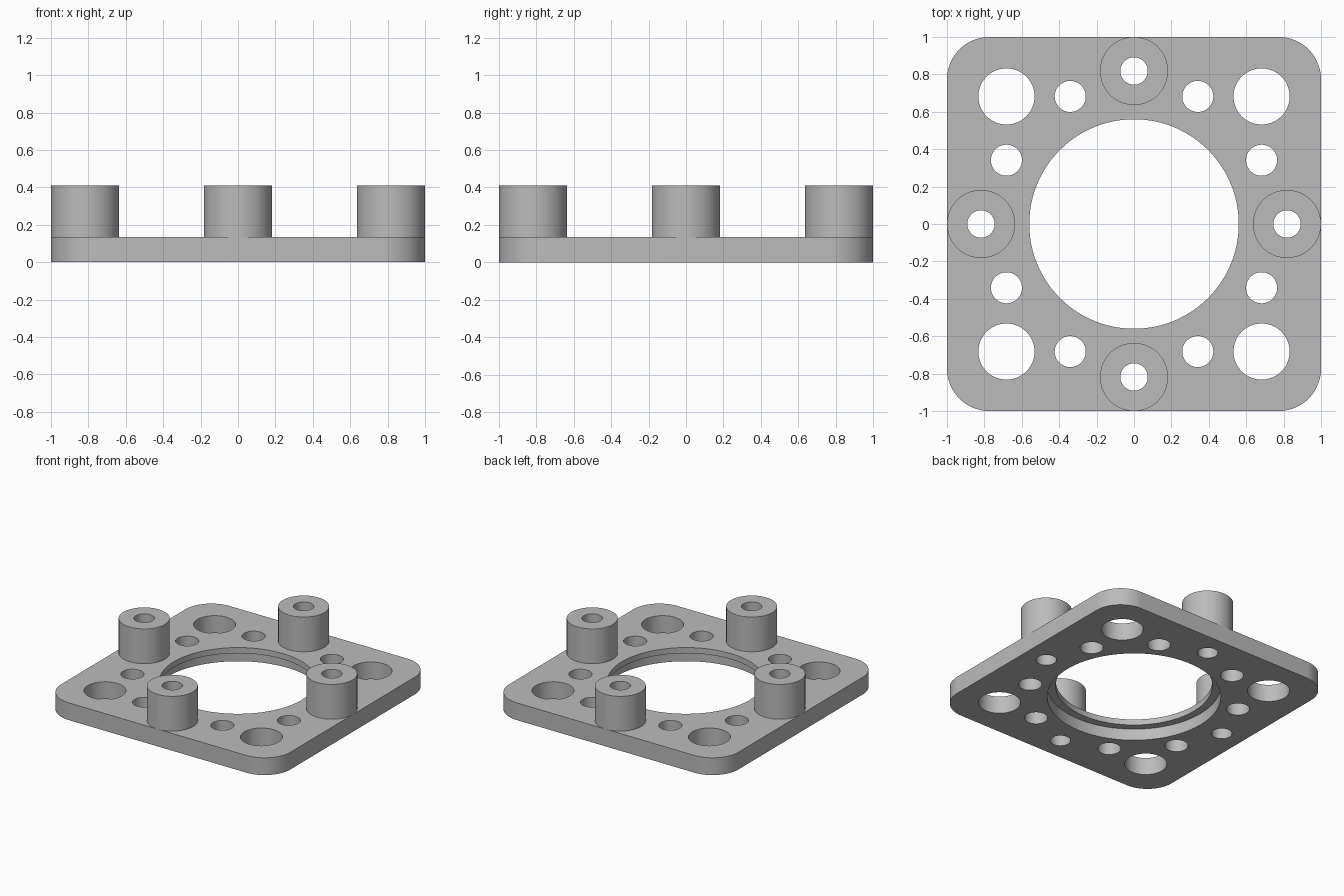
import bpy, bmesh, math

cube = bpy.data.objects.get("Cube")
if cube:
    bpy.data.objects.remove(cube, do_unlink=True)

PLATE_H, TOP = 0.136, 0.41      # plate thickness, overall height
CORNER = 0.227                  # plate corner radius
BOSS_POS, BOSS_R, SCREW_R = 0.818, 0.182, 0.073
HOLE_POS = 0.682                # line of the outer hole pattern
SEGS = 96

grey = bpy.data.materials.new("plain grey")
grey.use_nodes = True
COLOUR = (0.5, 0.5, 0.5, 1)
grey.diffuse_color = COLOUR
grey.node_tree.nodes["Principled BSDF"].inputs["Base Color"].default_value = COLOUR


def circle(r, x=0, y=0):
    return [(x + r * math.cos(2 * math.pi * i / SEGS),
             y + r * math.sin(2 * math.pi * i / SEGS)) for i in range(SEGS)]


def rounded_square(r, steps=24):
    pts = []
    for k in range(4):
        start = k * math.pi / 2
        cx = (1 - r) * (1 if k in (0, 3) else -1)
        cy = (1 - r) * (1 if k in (0, 1) else -1)
        for i in range(steps + 1):
            a = start + i / steps * math.pi / 2
            pts.append((cx + r * math.cos(a), cy + r * math.sin(a)))
    return pts


def prism(bm, outline, z0, z1):
    """Closed upright solid over an outline."""
    low = [bm.verts.new((x, y, z0)) for x, y in outline]
    high = [bm.verts.new((x, y, z1)) for x, y in outline]
    bm.faces.new(low[::-1])
    bm.faces.new(high)
    n = len(outline)
    for i in range(n):
        j = (i + 1) % n
        bm.faces.new((low[i], low[j], high[j], high[i]))


def finish(bm, name):
    mesh = bpy.data.meshes.new(name)
    bm.to_mesh(mesh)
    bm.free()
    mesh.materials.append(grey)
    obj = bpy.data.objects.new(name, mesh)
    bpy.context.collection.objects.link(obj)
    return obj


def smooth(obj):
    bpy.ops.object.select_all(action="DESELECT")
    obj.select_set(True)
    bpy.context.view_layer.objects.active = obj
    bpy.ops.object.shade_smooth_by_angle(angle=math.radians(30))


def cut(target, cutter):
    mod = target.modifiers.new("cut", "BOOLEAN")
    mod.operation, mod.solver, mod.object = "DIFFERENCE", "EXACT", cutter
    bpy.context.view_layer.objects.active = target
    bpy.ops.object.modifier_apply(modifier=mod.name)
    bpy.data.objects.remove(cutter, do_unlink=True)


# Mounting plate
bm = bmesh.new()
prism(bm, rounded_square(CORNER), 0, PLATE_H)
plate = finish(bm, "mounting_plate")

# Screw positions in the middle of each side
bosses = [("front", 0, -BOSS_POS), ("back", 0, BOSS_POS),
          ("left", BOSS_POS, 0), ("right", -BOSS_POS, 0)]

# All through holes: centre opening, corners, side pairs and screws
holes = [(0.56, 0, 0)]
for sx in (-1, 1):
    for sy in (-1, 1):
        a, b = sx * HOLE_POS, sy * HOLE_POS
        holes += [(0.15, a, b), (0.083, a, b / 2), (0.083, a / 2, b)]
holes += [(SCREW_R, x, y) for _, x, y in bosses]
bm = bmesh.new()
for r, x, y in holes:
    prism(bm, circle(r, x, y), -0.1, PLATE_H + 0.1)
cut(plate, finish(bm, "hole_cutter"))

# Wider recess on the underside, leaving a thin lip at the top
bm = bmesh.new()
prism(bm, circle(0.62), -0.1, 0.091)
cut(plate, finish(bm, "recess_cutter"))
smooth(plate)

# Hollow round standoffs
for side, x, y in bosses:
    bm = bmesh.new()
    loops = [[bm.verts.new((px, py, z)) for px, py in circle(r, x, y)]
             for r, z in ((BOSS_R, PLATE_H), (BOSS_R, TOP), (SCREW_R, TOP), (SCREW_R, PLATE_H))]
    for k in range(4):
        a, b = loops[k], loops[(k + 1) % 4]
        for i in range(SEGS):
            j = (i + 1) % SEGS
            bm.faces.new((a[i], a[j], b[j], b[i]))
    smooth(finish(bm, side + "_standoff"))
